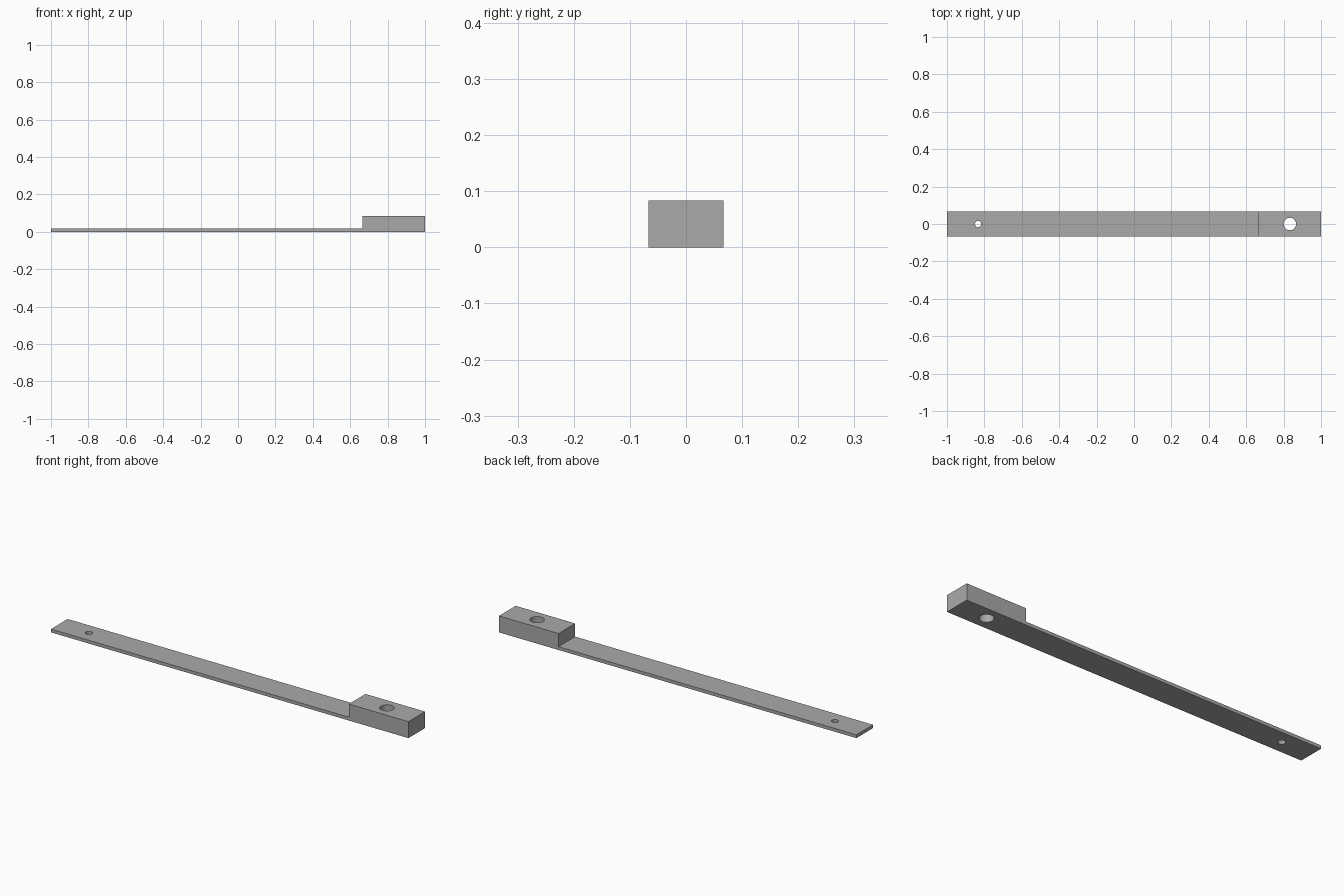
import bpy
import bmesh
import math
from mathutils import Matrix

cube = bpy.data.objects.get("Cube")
if cube:
    bpy.data.objects.remove(cube, do_unlink=True)

MM = 2 / 120            # the bar is 120 units long
LENGTH, WIDTH, HEIGHT = 120 * MM, 8 * MM, 5 * MM
STRIP, BLOCK = 1 * MM, 20 * MM

grey = bpy.data.materials.new("plain grey")
grey.use_nodes = True
colour = (0.4, 0.4, 0.4, 1)
grey.diffuse_color = colour
grey.node_tree.nodes["Principled BSDF"].inputs["Base Color"].default_value = colour


def make_object(name, bm):
    bmesh.ops.recalc_face_normals(bm, faces=bm.faces)
    mesh = bpy.data.meshes.new(name)
    bm.to_mesh(mesh)
    bm.free()
    mesh.materials.append(grey)
    obj = bpy.data.objects.new(name, mesh)
    bpy.context.collection.objects.link(obj)
    return obj


def drill(target, name, x, radius):
    bm = bmesh.new()
    bmesh.ops.create_cone(bm, cap_ends=True, segments=48, radius1=radius,
                          radius2=radius, depth=4 * HEIGHT,
                          matrix=Matrix.Translation((x, 0, 0)))
    cutter = make_object(name, bm)
    cutter.hide_render = True
    cutter.hide_viewport = True
    cutter.display_type = 'WIRE'
    mod = target.modifiers.new(name, 'BOOLEAN')
    mod.operation = 'DIFFERENCE'
    mod.solver = 'EXACT'
    mod.object = cutter
    return cutter


# Stepped side profile: thin strip rising to a thick end block
half, step = LENGTH / 2, LENGTH / 2 - BLOCK
profile = [(-half, 0), (half, 0), (half, HEIGHT), (step, HEIGHT),
           (step, STRIP), (-half, STRIP)]
bm = bmesh.new()
face = bm.faces.new([bm.verts.new((x, -WIDTH / 2, z)) for x, z in profile])
extruded = bmesh.ops.extrude_face_region(bm, geom=[face], use_keep_orig=True)
bmesh.ops.translate(bm, vec=(0, WIDTH, 0),
                    verts=[v for v in extruded["geom"]
                           if isinstance(v, bmesh.types.BMVert)])
bar = make_object("stepped_bar", bm)

# Through holes: small in the strip, large in the block
hole_x = half - BLOCK / 2
cutters = [drill(bar, "strip_hole_cutter", -hole_x, 1 * MM),
           drill(bar, "block_hole_cutter", hole_x, 2 * MM)]

# Apply the cuts and drop the cutters
bpy.context.view_layer.objects.active = bar
bar.select_set(True)
for mod in list(bar.modifiers):
    bpy.ops.object.modifier_apply(modifier=mod.name)
for cutter in cutters:
    bpy.data.objects.remove(cutter, do_unlink=True)
bpy.ops.object.shade_smooth_by_angle(angle=math.radians(30))
